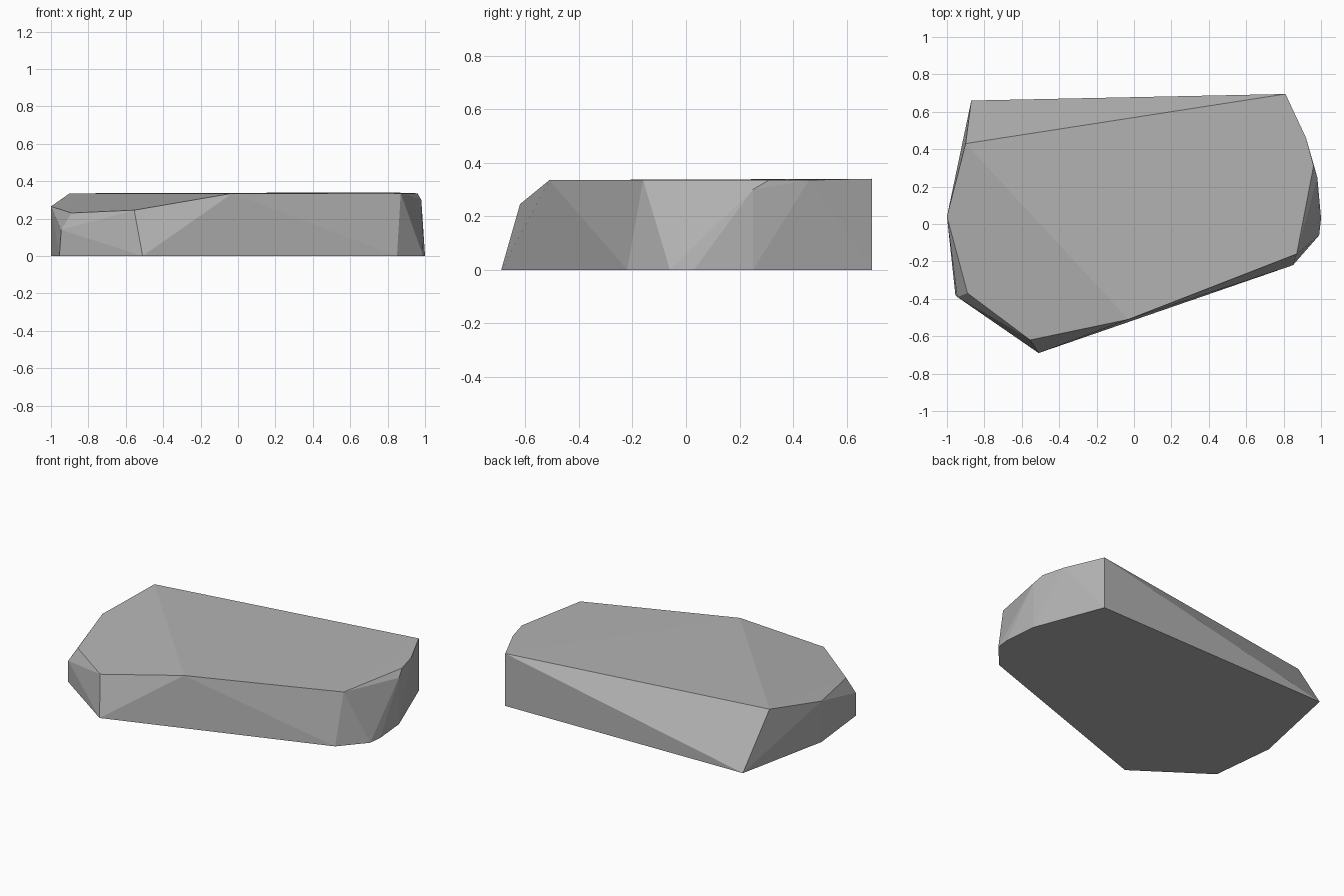
import bpy
import bmesh

default_cube = bpy.data.objects.get("Cube")
if default_cube:
    bpy.data.objects.remove(default_cube, do_unlink=True)


def make_material(name, colour):
    material = bpy.data.materials.new(name)
    material.use_nodes = True
    material.diffuse_color = colour
    material.node_tree.nodes["Principled BSDF"].inputs["Base Color"].default_value = colour
    return material


def make_rock(name, corners, material):
    """Wrap a faceted convex stone around its corner points."""
    bm = bmesh.new()
    for corner in corners:
        bm.verts.new(corner)
    hull = bmesh.ops.convex_hull(bm, input=bm.verts[:])
    unused = {g for g in hull["geom_interior"] + hull["geom_unused"]
              if isinstance(g, bmesh.types.BMVert)}
    bmesh.ops.delete(bm, geom=list(unused), context="VERTS")
    bmesh.ops.recalc_face_normals(bm, faces=bm.faces[:])
    mesh = bpy.data.meshes.new(name)
    bm.to_mesh(mesh)
    bm.free()
    mesh.materials.append(material)
    mesh.shade_flat()
    rock = bpy.data.objects.new(name, mesh)
    bpy.context.collection.objects.link(rock)
    return rock


# Flat underside outline
base = [(-.51, -.69), (.85, -.22), (.99, -.06), (1, .03), (.98, .25),
        (.81, .695), (-.87, .66), (-1, .04), (-.955, -.38)]

# Level top outline
top_height = .335
crown = [(-.03, -.51), (.87, -.16), (.96, .31), (.92, .46), (-.9, .43)]

# Chipped corners below the top, and the slightly raised back corner
chips = [(.98, .25, .3), (-1, .04, .265), (-.945, -.39, .14),
         (-.89, -.37, .23), (-.555, -.62, .245), (.81, .695, .34)]

corners = [(x, y, 0) for x, y in base]
corners += [(x, y, top_height) for x, y in crown]
corners += chips

stone_grey = make_material("stone grey", (.45, .45, .45, 1))
make_rock("flat_rock", corners, stone_grey)
